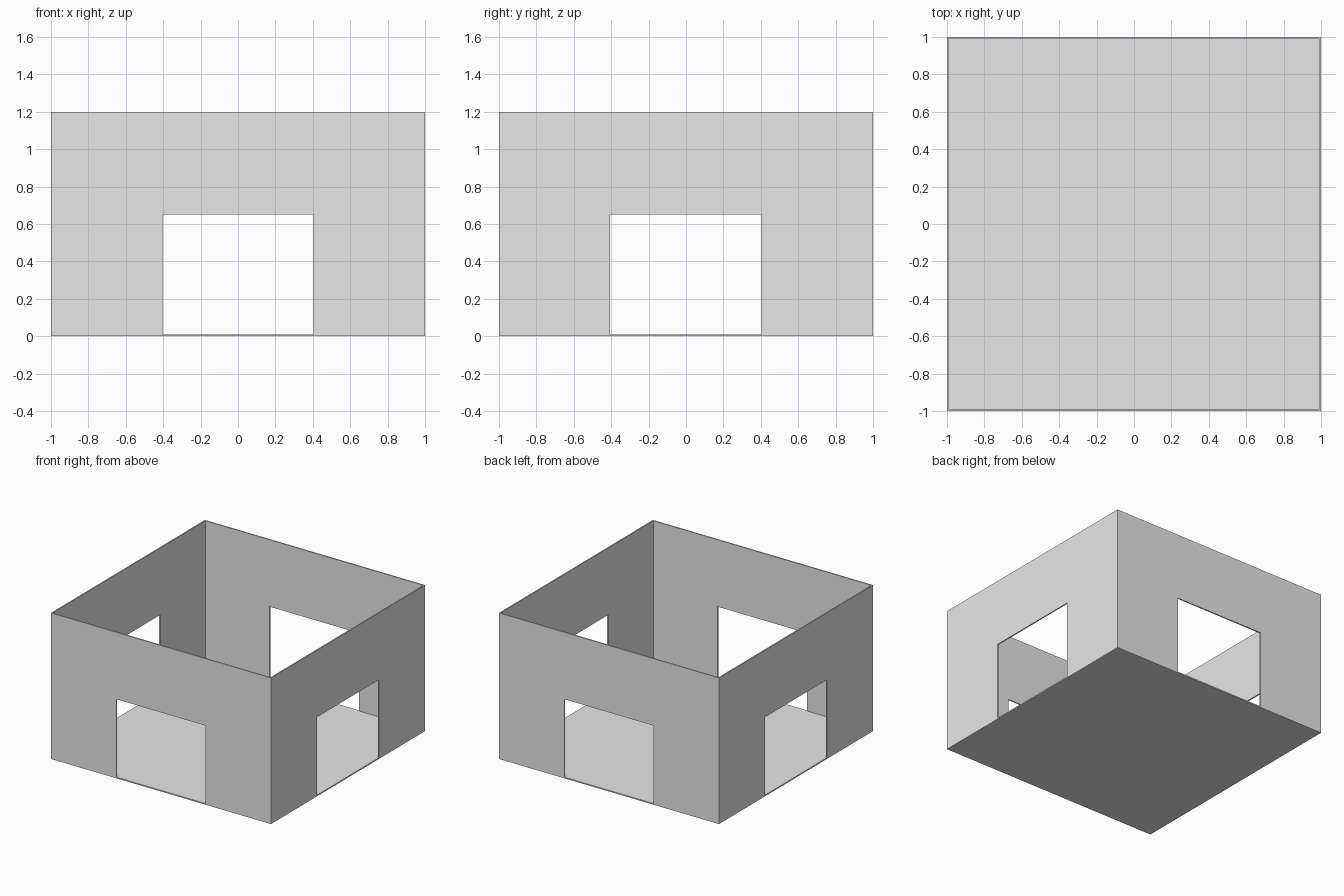
import bpy
import bmesh
from math import pi
from mathutils import Matrix

HALF, HEIGHT, THICK = 1.0, 1.2, 0.01
DOOR_HALF, DOOR_TOP = 0.405, 0.65

old = bpy.data.objects.get("Cube")
if old:
    bpy.data.objects.remove(old, do_unlink=True)

grey = bpy.data.materials.new("light_grey")
grey.use_nodes = True
grey.diffuse_color = (0.8, 0.8, 0.8, 1)
grey.node_tree.nodes["Principled BSDF"].inputs["Base Color"].default_value = grey.diffuse_color


def add_object(name, bm):
    bmesh.ops.recalc_face_normals(bm, faces=bm.faces)
    mesh = bpy.data.meshes.new(name)
    bm.to_mesh(mesh)
    bm.free()
    mesh.materials.append(grey)
    bpy.context.collection.objects.link(bpy.data.objects.new(name, mesh))


def wall(name, angle):
    """Thin wall with a doorway, mitred at both ends, turned about z."""
    outline = [(-HALF, THICK), (-DOOR_HALF, THICK), (-DOOR_HALF, DOOR_TOP),
               (DOOR_HALF, DOOR_TOP), (DOOR_HALF, THICK), (HALF, THICK),
               (HALF, HEIGHT), (-HALF, HEIGHT)]
    bm = bmesh.new()
    outer = [bm.verts.new((x, -HALF, z)) for x, z in outline]
    inset = HALF - THICK
    inner = [bm.verts.new((max(-inset, min(inset, x)), -inset, z)) for x, z in outline]
    bm.faces.new(outer)
    bm.faces.new(inner[::-1])
    for i in range(len(outline)):
        j = (i + 1) % len(outline)
        # Mitred ends stay open because neighbouring walls meet there
        if abs(outline[i][0]) == HALF and outline[i][0] == outline[j][0]:
            continue
        bm.faces.new((outer[i], inner[i], inner[j], outer[j]))
    bmesh.ops.rotate(bm, verts=bm.verts, matrix=Matrix.Rotation(angle, 3, "Z"))
    bmesh.ops.triangulate(bm, faces=[f for f in bm.faces if len(f.verts) > 4])
    add_object(name, bm)


# Floor slab
bm = bmesh.new()
bmesh.ops.create_cube(bm, size=1)
bmesh.ops.scale(bm, verts=bm.verts, vec=(2 * HALF, 2 * HALF, THICK))
bmesh.ops.translate(bm, verts=bm.verts, vec=(0, 0, THICK / 2))
add_object("floor", bm)

# Four walls with doorways
for i, side in enumerate(("front", "left", "back", "right")):
    wall(side + "_wall", i * pi / 2)
